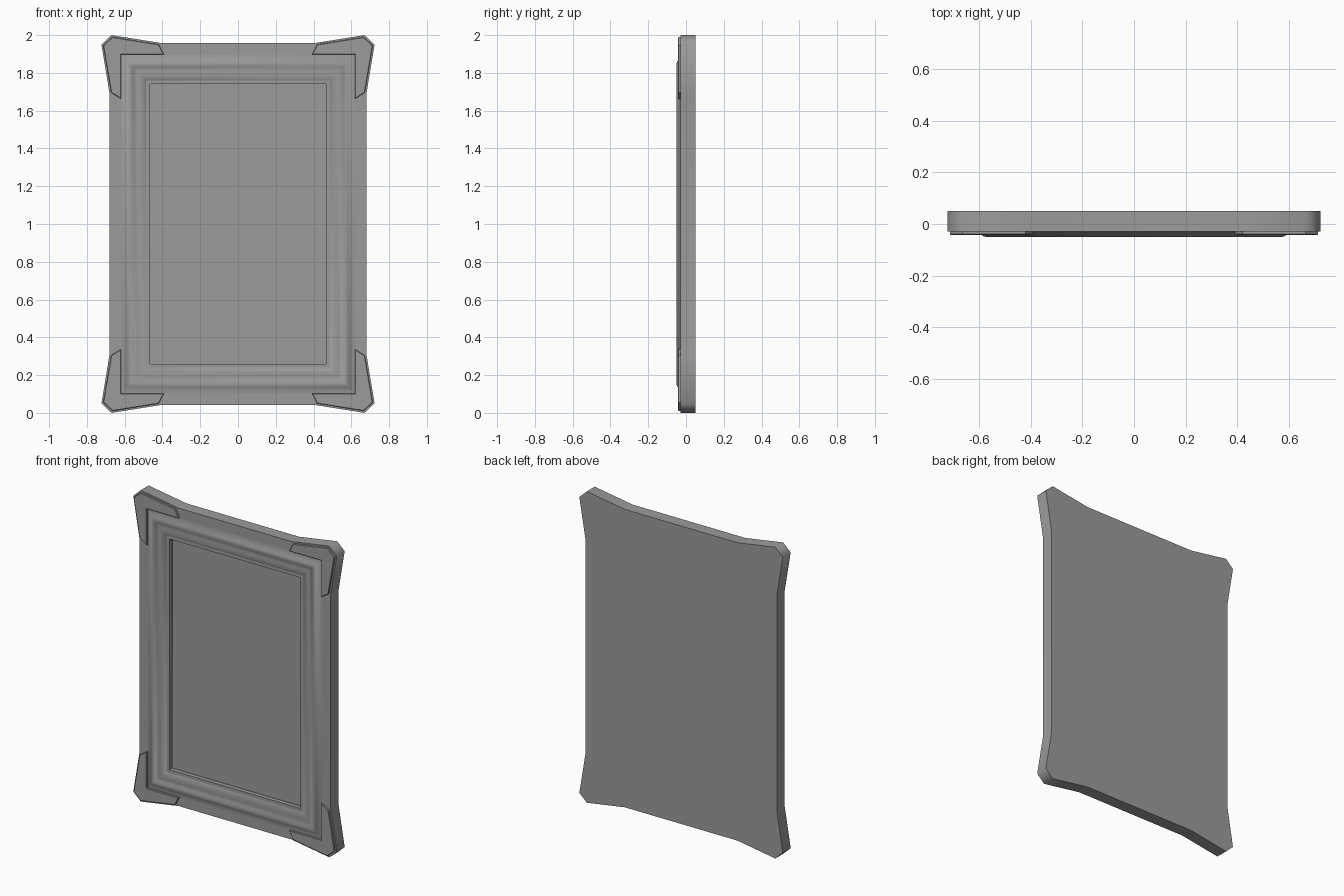
import bpy, bmesh

if "Cube" in bpy.data.objects:
    bpy.data.objects.remove(bpy.data.objects["Cube"])

CZ = 1.0          # height of the frame centre
PANEL_Y = -0.002  # depth of the recessed picture panel

grey = bpy.data.materials.new("dark_grey")
grey.diffuse_color = (0.33, 0.33, 0.33, 1)
grey.use_nodes = True
grey.node_tree.nodes["Principled BSDF"].inputs["Base Color"].default_value = grey.diffuse_color


def finish(bm, name):
    bmesh.ops.recalc_face_normals(bm, faces=bm.faces[:])
    me = bpy.data.meshes.new(name)
    bm.to_mesh(me)
    bm.free()
    me.materials.append(grey)
    ob = bpy.data.objects.new(name, me)
    bpy.context.collection.objects.link(ob)
    return ob


def prism(name, outline, y0, y1):
    bm = bmesh.new()
    face = bm.faces.new([bm.verts.new((x, y0, z + CZ)) for x, z in outline])
    ext = bmesh.ops.extrude_face_region(bm, geom=[face])
    verts = [v for v in ext["geom"] if isinstance(v, bmesh.types.BMVert)]
    bmesh.ops.translate(bm, verts=verts, vec=(0, y1 - y0, 0))
    return finish(bm, name)


def select_only(ob):
    bpy.ops.object.select_all(action='DESELECT')
    bpy.context.view_layer.objects.active = ob
    ob.select_set(True)


def smooth(ob, angle):
    select_only(ob)
    bpy.ops.object.shade_smooth_by_angle(angle=angle)


def rect(w, h):
    return [(w, -h), (w, h), (-w, h), (-w, -h)]


# back board with flared corners
q = [(0.68, 0.69), (0.723, 0.95), (0.67, 1.0), (0.40, 0.957)]
outline = (q + [(-x, z) for x, z in reversed(q)]
           + [(-x, -z) for x, z in q] + [(x, -z) for x, z in reversed(q)])
board = prism("back_board", outline, -0.03, 0.05)

# recess for the picture panel
cutter = prism("recess_cutter", rect(0.466, 0.741), -0.2, PANEL_Y)
mod = board.modifiers.new("recess", 'BOOLEAN')
mod.operation, mod.object, mod.solver = 'DIFFERENCE', cutter, 'EXACT'
select_only(board)
bpy.ops.object.modifier_apply(modifier=mod.name)
bpy.data.objects.remove(cutter)
smooth(board, 1.0)

# moulding: profile as (distance inward, y), mitred around the rectangle
profile = [(0, -.030), (.010, -.032), (.020, -.036), (.030, -.043),
           (.039, -.0485), (.047, -.050), (.057, -.048), (.067, -.043),
           (.075, -.040), (.085, -.0405), (.097, -.0415), (.110, -.0405),
           (.122, -.037), (.134, -.030), (.145, -.019), (.155, PANEL_Y)]
bm = bmesh.new()
loops = [[bm.verts.new((x, y, z + CZ)) for x, z in rect(0.62 - d, 0.895 - d)]
         for d, y in profile]
for a, b in zip(loops, loops[1:]):
    for i in range(4):
        j = (i + 1) % 4
        bm.faces.new((a[i], a[j], b[j], b[i]))
moulding = finish(bm, "moulding")
# make the open strip face the front
if sum(p.normal.y for p in moulding.data.polygons) > 0:
    moulding.data.flip_normals()
smooth(moulding, 1.5)

# corner brackets: raised L plates with a chamfered front rim
bracket = [(0.62, 0.897), (0.392, 0.897), (0.42, 0.951),
           (0.665, 0.99), (0.714, 0.945), (0.671, 0.695), (0.62, 0.663)]
for sx, nx in ((1, "right"), (-1, "left")):
    for sz, nz in ((1, "upper"), (-1, "lower")):
        ob = prism(f"corner_bracket_{nz}_{nx}",
                   [(sx * x, sz * z) for x, z in bracket], -0.028, -0.042)
        bm = bmesh.new()
        bm.from_mesh(ob.data)
        rim = [e for e in bm.edges if all(v.co.y < -0.04 for v in e.verts)]
        bmesh.ops.bevel(bm, geom=rim, offset=0.003, segments=1,
                        profile=0.5, affect='EDGES')
        bm.to_mesh(ob.data)
        bm.free()
        smooth(ob, 0.6)
